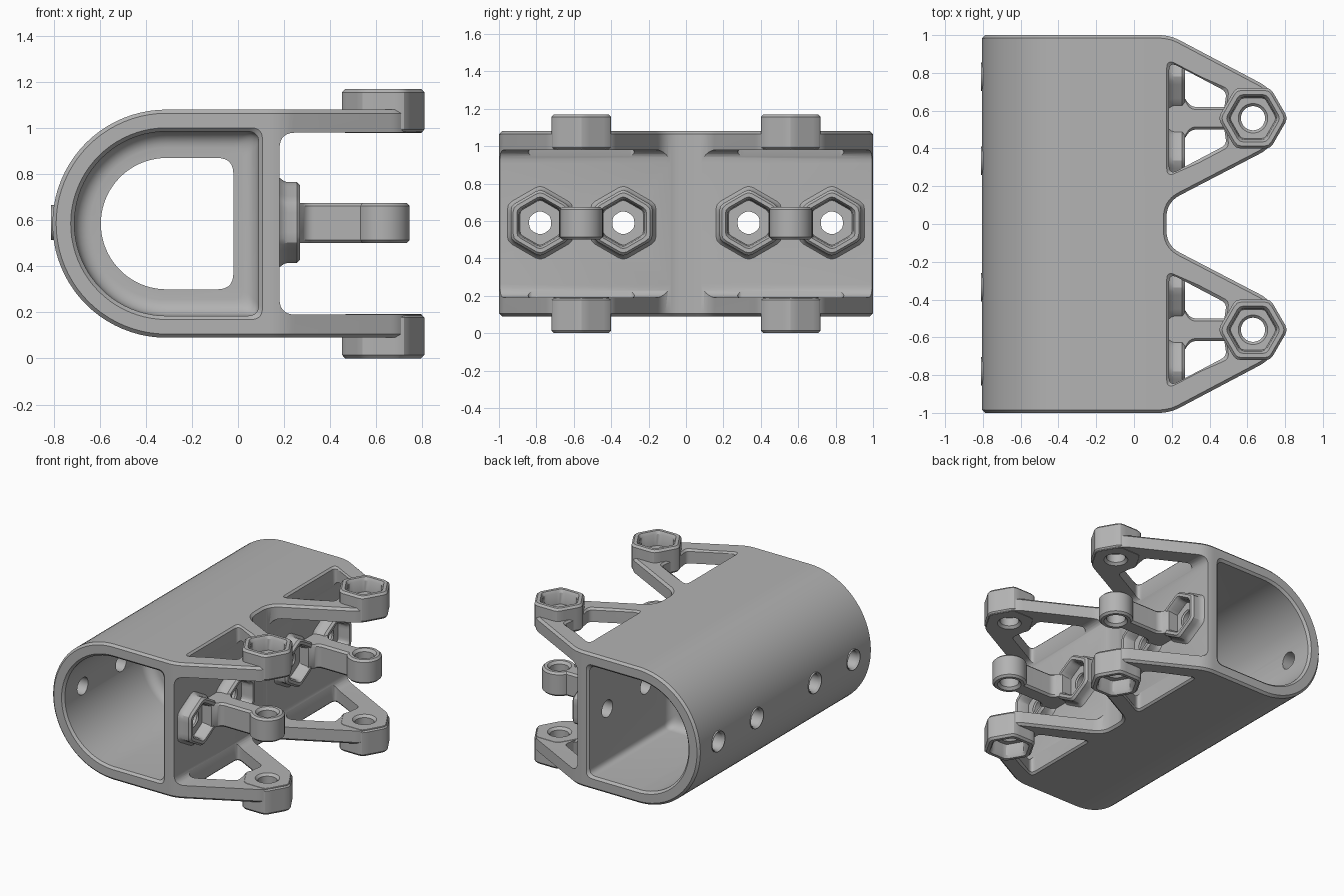
import bpy, bmesh, math
from mathutils import Vector

if "Cube" in bpy.data.objects:
    bpy.data.objects.remove(bpy.data.objects["Cube"])

MID = 0.585          # height of the symmetry plane
LUG_X, LUG_Y = 0.63, 0.56
N = 48

grey = bpy.data.materials.new("plain_grey")
grey.use_nodes = True
grey.diffuse_color = (0.45, 0.45, 0.45, 1)
grey.node_tree.nodes["Principled BSDF"].inputs["Base Color"].default_value = grey.diffuse_color


def circle(radius, centre):
    return [Vector((math.cos(math.tau * i / N), math.sin(math.tau * i / N))) * radius + Vector(centre)
            for i in range(N)]


def hexagon(radius, turn, centre):
    """Hexagon with softened corners, sampled with N points so it lofts into a circle."""
    points = []
    for i in range(N):
        a = math.tau * i / N
        reach = math.cos(math.pi / 6) / math.cos(math.tau * (i % 8) / N - math.pi / 6)
        points.append(Vector((math.cos(a + turn), math.sin(a + turn))) * radius * min(reach, 0.965) + Vector(centre))
    return points


def rounded(points):
    """Outline from (x, y, cut) corners, each softened over the distance cut."""
    out = []
    for i, (x, y, cut) in enumerate(points):
        p = Vector((x, y))
        if not cut:
            out.append(p)
            continue
        a = p + (Vector(points[i - 1][:2]) - p).normalized() * cut
        b = p + (Vector(points[(i + 1) % len(points)][:2]) - p).normalized() * cut
        for k in range(8):
            t = k / 7
            out.append(a.lerp(p, t).lerp(p.lerp(b, t), t))
    return out


def d_profile(radius, right, corner):
    """D-shaped section in x and z: half circle on the left, rounded corners on the right."""
    arc = [Vector((-0.31 + radius * math.cos(a), MID + radius * math.sin(a)))
           for a in (math.pi * (0.5 + i / 40) for i in range(41))]
    corners = [(-0.31, MID - radius, 0), (right, MID - radius, corner),
               (right, MID + radius, corner), (-0.31, MID + radius, 0)]
    return arc + rounded(corners)[1:-1]


def loft(name, axis, sections):
    """Closed solid through (profile, position) sections along an axis."""
    place = {"x": lambda p, h: (h, p.x, p.y),
             "y": lambda p, h: (p.x, h, p.y),
             "z": lambda p, h: (p.x, p.y, h)}[axis]
    bm = bmesh.new()
    rings = [[bm.verts.new(place(p, h)) for p in profile] for profile, h in sections]
    for low, high in zip(rings, rings[1:]):
        for i in range(len(low)):
            bm.faces.new((low[i - 1], low[i], high[i], high[i - 1]))
    bm.faces.new(rings[0])
    bm.faces.new(rings[-1])
    bmesh.ops.recalc_face_normals(bm, faces=bm.faces)
    mesh = bpy.data.meshes.new(name)
    bm.to_mesh(mesh)
    bm.free()
    mesh.materials.append(grey)
    obj = bpy.data.objects.new(name, mesh)
    bpy.context.collection.objects.link(obj)
    return obj


def activate(obj):
    bpy.ops.object.select_all(action="DESELECT")
    obj.select_set(True)
    bpy.context.view_layer.objects.active = obj


def combine(target, tool, operation="DIFFERENCE", keep=False):
    mod = target.modifiers.new("combine", "BOOLEAN")
    mod.operation, mod.solver, mod.object = operation, "EXACT", tool
    activate(target)
    bpy.ops.object.modifier_apply(modifier=mod.name)
    if not keep:
        bpy.data.objects.remove(tool)


def mirror_z(h, side):
    return MID + side * (h - MID)


# Body: bullet section trimmed by the plan of the arms, then chamfered while still solid
body = loft("body", "y", [(d_profile(0.495, 1.0, 0), y) for y in (-1.1, 1.1)])
half = [(0.172, 0.115, 0.08), (0.71, 0.395, 0.05), (0.806, LUG_Y, 0.03),
        (0.71, 0.725, 0.05), (0.19, 1.0, 0.06), (-1.0, 1.0, 0)]
plan = rounded([(x, -y, c) for x, y, c in reversed(half)] + half)
combine(body, loft("plan", "z", [(plan, -0.2), (plan, 1.4)]), "INTERSECT")
bevel = body.modifiers.new("chamfer", "BEVEL")
bevel.width, bevel.segments = 0.016, 1
bevel.limit_method, bevel.angle_limit = "ANGLE", math.radians(52)
bevel.use_clamp_overlap = False
activate(body)
bpy.ops.object.modifier_apply(modifier=bevel.name)

# Open bay between the upper and lower arms
bay = rounded([(0.18, 0.19, 0.07), (1.2, 0.19, 0), (1.2, 0.98, 0), (0.18, 0.98, 0.07)])
combine(body, loft("bay", "y", [(bay, -1.2), (bay, 1.2)]))

# Windows in the arms, flared at the outer faces
for side in (-1, 1):
    def window(g):
        corners = [(0.186 - g, 0.26 - g, 0.05), (0.49 + g, 0.42 - g, 0.03), (0.47 + g, LUG_Y, 0.03),
                   (0.49 + g, 0.70 + g, 0.03), (0.186 - g, 0.86 + g, 0.05)]
        return rounded([(x, side * y, cut) for x, y, cut in corners])

    combine(body, loft("window", "z", [(window(g), mirror_z(h, s)) for g, h, s in
                                       ((0.03, 1.097, -1), (0, 1.067, -1), (0, 1.067, 1), (0.03, 1.097, 1))]))

# Cavity from each end, leaving a filleted bulkhead with a smaller opening
for side in (-1, 1):
    sections = [(d_profile(0.40 + grow, 0.09 + grow, 0.05), side * y)
                for grow, y in ((0.03, 1.014), (0, 0.984))]
    for i in range(7):
        a = math.pi / 2 * i / 6
        inset = 0.07 * (1 - math.cos(a))
        sections.append((d_profile(0.40 - inset, 0.09 - inset, 0.05), side * (0.12 - 0.07 * math.sin(a))))
    combine(body, loft("cavity", "y", sections))
combine(body, loft("opening", "y", [(d_profile(0.285, -0.02, 0.07), y) for y in (-0.3, 0.3)]))

parts = [body]

# Hexagonal lugs at the arm tips, with a nut recess and a bolt hole
for y, y_name in ((-LUG_Y, "front"), (LUG_Y, "rear")):
    for side, z_name in ((1, "upper"), (-1, "lower")):
        def hexa(r, h):
            return hexagon(r, 0, (LUG_X, y)), mirror_z(h, side)

        def ring(r, h):
            return circle(r, (LUG_X, y)), mirror_z(h, side)

        lug = loft(f"{z_name}_{y_name}_lug", "z",
                   [hexa(0.170, 0.978), hexa(0.185, 0.993), hexa(0.185, 1.155), hexa(0.170, 1.17)])
        hole = loft("lug_hole", "z",
                    [hexa(0.152, 1.18), hexa(0.130, 1.15), hexa(0.124, 1.07), ring(0.078, 1.069),
                     ring(0.064, 1.055), ring(0.064, 0.995), ring(0.087, 0.972)])
        combine(body, hole, keep=True)
        combine(lug, hole)
        parts.append(lug)

# Nut sockets on the flat wall, with bolt holes out through the curved back
for index, y in enumerate((-0.78, -0.335, 0.335, 0.78), 1):
    def hexa(r, h):
        return hexagon(r, math.pi / 2, (y, MID + 0.005)), h

    def ring(r, h):
        return circle(r, (y, MID + 0.005)), h

    socket = loft(f"nut_socket_{index}", "x",
                  [hexa(0.212, 0.17), hexa(0.198, 0.184), hexa(0.187, 0.198), hexa(0.181, 0.216),
                   hexa(0.181, 0.255), hexa(0.166, 0.27)])
    bushing = loft(f"back_bushing_{index}", "x", [ring(0.075, -0.77), ring(0.075, -0.811)])
    hole = loft("bolt_hole", "x",
                [hexa(0.150, 0.28), hexa(0.130, 0.25), hexa(0.124, 0.187), ring(0.078, 0.186),
                 ring(0.062, 0.17), ring(0.062, -0.795), ring(0.078, -0.82)])
    for part in (body, socket, bushing):
        combine(part, hole, keep=True)
    parts += [socket, bushing]
    bpy.data.objects.remove(hole)

# Link arms with an eye, halfway between the upper and lower lugs
for y, name in ((-LUG_Y, "front_link"), (LUG_Y, "rear_link")):
    def arm(inset):
        w = 0.06 - inset
        return rounded([(0.17, y - w - 0.06, 0), (0.26, y - w - 0.06, 0), (0.30, y - w, 0.03), (0.60, y - w, 0),
                        (0.60, y + w, 0), (0.30, y + w, 0.03), (0.26, y + w + 0.06, 0), (0.17, y + w + 0.06, 0)])

    def ring(r, h):
        return circle(r, (LUG_X, y)), h

    low, high, c = 0.50, 0.675, 0.014
    levels = [(c, low), (0, low + c), (0, high - c), (c, high)]
    link = loft(name, "z", [(arm(i), h) for i, h in levels])
    combine(link, loft("eye", "z", [ring(0.115 - i, h) for i, h in levels]), "UNION")
    combine(link, loft("eye_hole", "z", [ring(0.085, low - 0.005), ring(0.064, low + 0.018),
                                         ring(0.064, high - 0.018), ring(0.085, high + 0.005)]))
    parts.append(link)

for part in parts:
    activate(part)
    bpy.ops.object.shade_smooth_by_angle(angle=math.radians(30))
